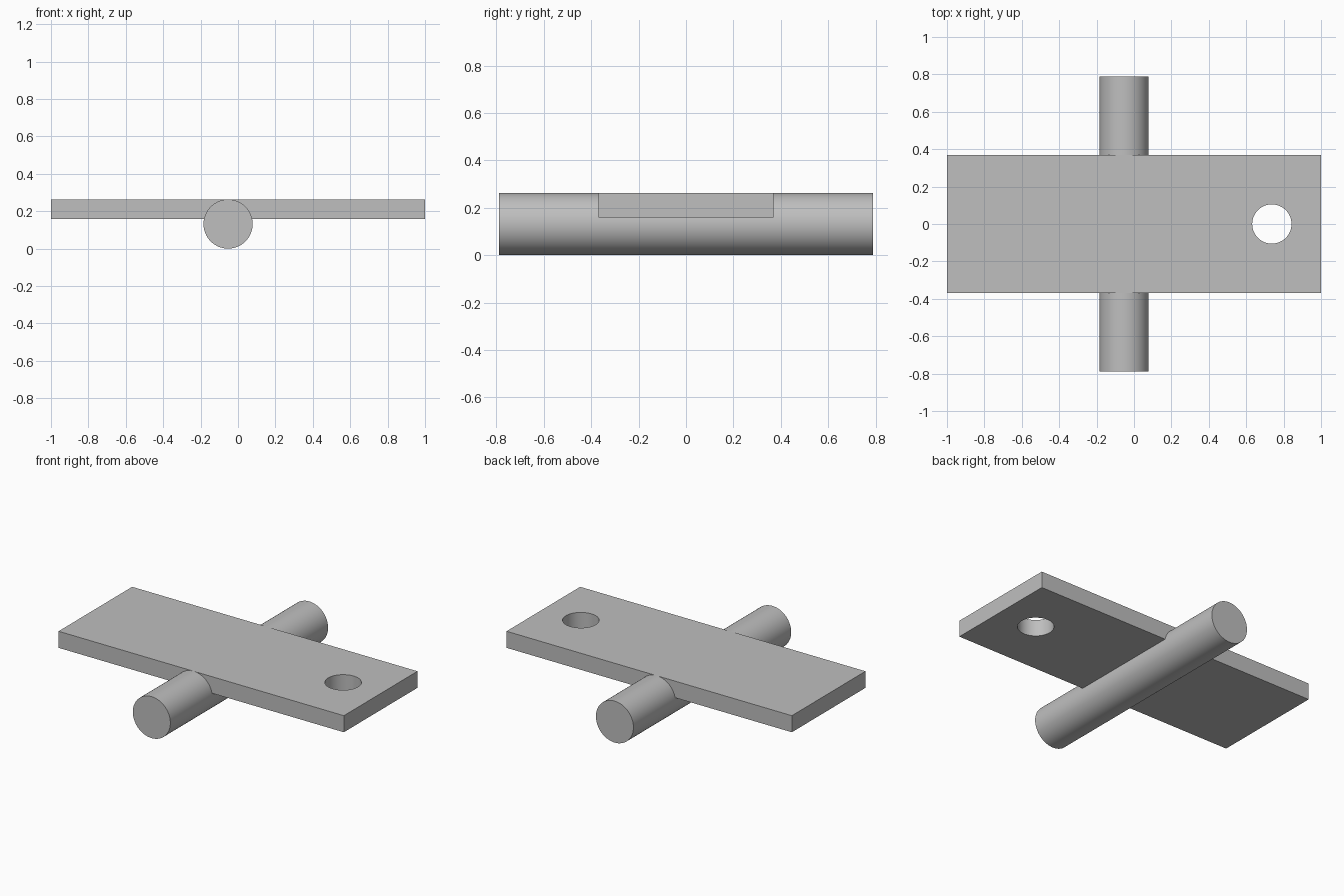
import bpy
import math

cube = bpy.data.objects.get("Cube")
if cube:
    bpy.data.objects.remove(cube, do_unlink=True)

# Shared grey material
GREY = (0.52, 0.52, 0.52, 1.0)
grey = bpy.data.materials.new("plain grey")
grey.use_nodes = True
grey.diffuse_color = GREY
grey.node_tree.nodes["Principled BSDF"].inputs["Base Color"].default_value = GREY

HEIGHT = 0.263
THICKNESS = 0.105
PIN_RADIUS = HEIGHT / 2
PLATE_Z = HEIGHT - THICKNESS / 2


def cylinder(name, radius, depth, location, rotation=(0, 0, 0)):
    bpy.ops.mesh.primitive_cylinder_add(
        vertices=64, radius=radius, depth=depth, location=location, rotation=rotation)
    obj = bpy.context.object
    obj.name = name
    obj.data.materials.append(grey)
    return obj


# Flat plate
bpy.ops.mesh.primitive_cube_add(size=1, location=(0, 0, PLATE_Z))
plate = bpy.context.object
plate.name = "plate"
plate.scale = (2, 0.737, THICKNESS)
bpy.ops.object.transform_apply(location=False, rotation=False, scale=True)
plate.data.materials.append(grey)

# Round hole through the plate
cutter = cylinder("hole_cutter", 0.105, 0.5, (0.737, 0, PLATE_Z))
cutter.hide_render = True
hole = plate.modifiers.new("hole", "BOOLEAN")
hole.operation = "DIFFERENCE"
hole.solver = "EXACT"
hole.object = cutter
bpy.ops.object.select_all(action="DESELECT")
bpy.context.view_layer.objects.active = plate
plate.select_set(True)
bpy.ops.object.modifier_apply(modifier=hole.name)
bpy.data.objects.remove(cutter, do_unlink=True)

# Cross pin, flush with the plate's top
pin = cylinder("cross_pin", PIN_RADIUS, 1.579, (-0.053, 0, PIN_RADIUS), (math.pi / 2, 0, 0))

# Smooth round walls, sharp rims
for obj in (plate, pin):
    bpy.ops.object.select_all(action="DESELECT")
    bpy.context.view_layer.objects.active = obj
    obj.select_set(True)
    bpy.ops.object.shade_smooth_by_angle(angle=math.radians(30))
